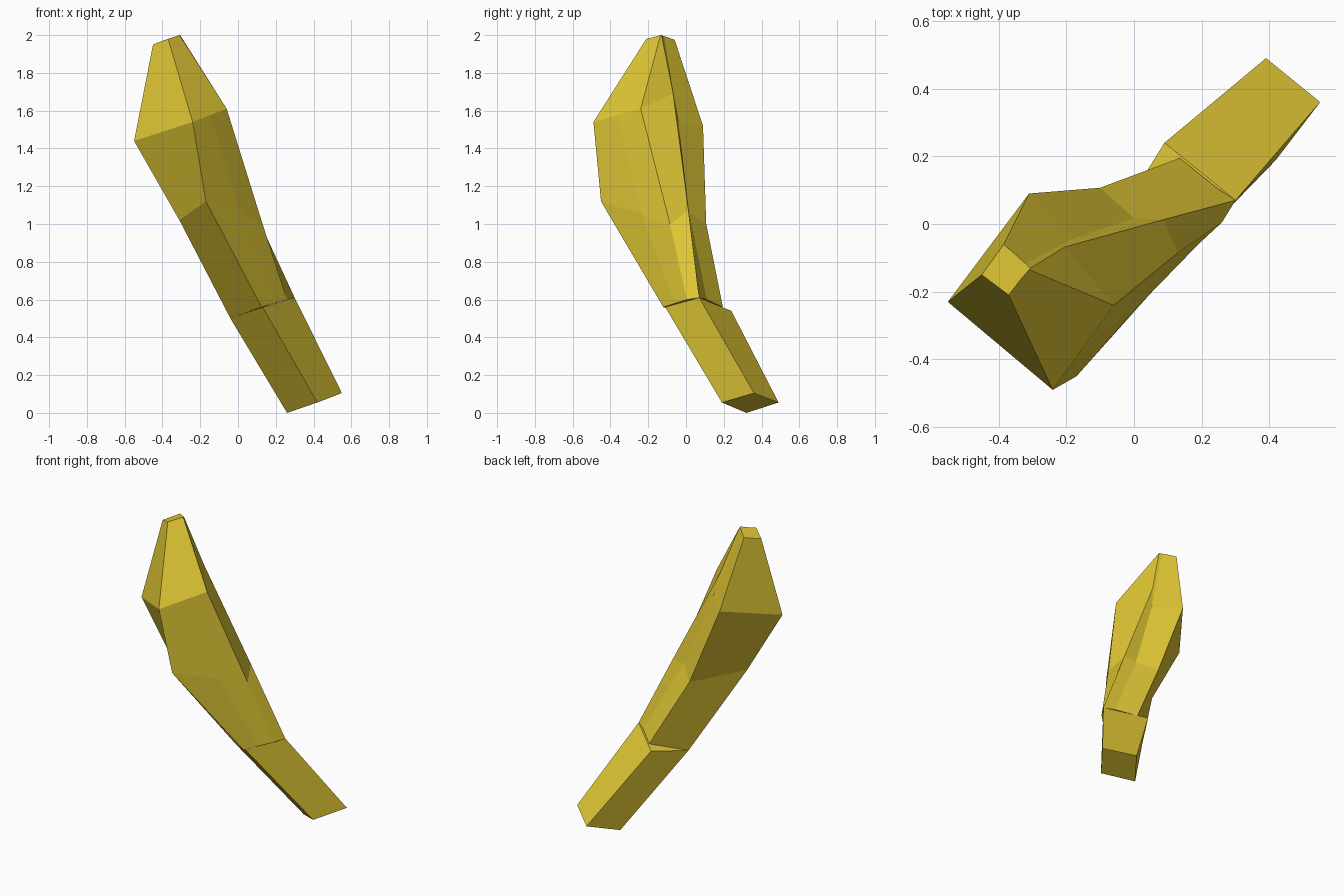
import bpy, bmesh

yellow = bpy.data.materials.new("ripe yellow")
yellow.diffuse_color = (0.74, 0.57, 0.035, 1)

# Stem: four-sided, corners run left, front, right, back
stem = [
    [(.26, .32, .0), (.42, .19, .055), (.55, .36, .105), (.39, .49, .055)],
    [(-.04, .03, .50), (.13, -.11, .56), (.30, .07, .61), (.09, .24, .54)],
]

# Body: corners run left, front, front fold, right, strip edge, inner back, back
body = [
    [(-.04, .03, .50), (.125, -.12, .56), (.19, -.06, .58), (.26, .005, .60),
     (.30, .07, .61), (.24, .11, .60), (.135, .195, .56)],                       # base
    [(-.31, -.20, 1.02), (-.17, -.45, 1.12), (.02, -.235, 1.05), (.13, -.085, 1.0),
     (.087, .013, 1.07), (.0, .017, 1.06), (-.10, .107, 1.0)],                   # middle
    [(-.55, -.23, 1.44), (-.24, -.49, 1.54), (-.15, -.365, 1.575), (-.06, -.24, 1.61),
     (-.205, -.068, 1.69), (-.175, -.04, 1.54), (-.31, .09, 1.52)],              # shoulder
    [(-.45, -.15, 1.95), (-.37, -.21, 1.98), (-.34, -.17, 1.99), (-.31, -.135, 2.0),
     (-.306, -.13, 2.0), (-.32, -.117, 1.995), (-.385, -.06, 1.975)],            # tip
]


def loft(name, sections, mat):
    bm = bmesh.new()
    loops = [[bm.verts.new(p) for p in s] for s in sections]
    n = len(sections[0])
    for a, b in zip(loops, loops[1:]):
        for i in range(n):
            j = (i + 1) % n
            bm.faces.new((a[i], a[j], b[j], b[i]))
    bm.faces.new(loops[0][::-1])
    bm.faces.new(loops[-1])
    bmesh.ops.recalc_face_normals(bm, faces=bm.faces[:])
    me = bpy.data.meshes.new(name)
    bm.to_mesh(me)
    bm.free()
    me.materials.append(mat)
    ob = bpy.data.objects.new(name, me)
    bpy.context.collection.objects.link(ob)
    return ob


loft("fruit_stem", stem, yellow)
loft("fruit_body", body, yellow)
